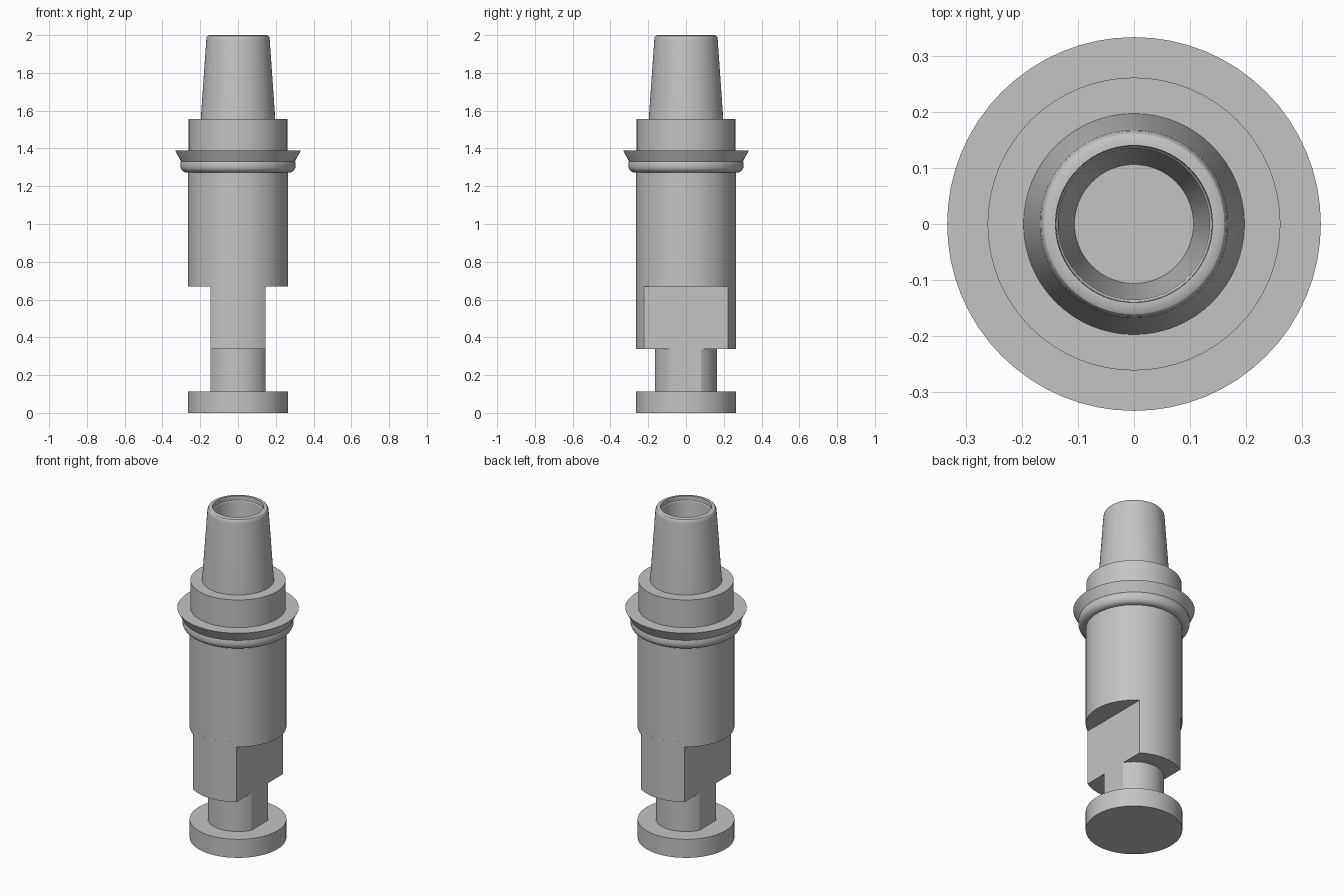
import bpy
import bmesh
from math import acos, cos, sin, pi, radians

if "Cube" in bpy.data.objects:
    bpy.data.objects.remove(bpy.data.objects["Cube"], do_unlink=True)

SEGMENTS = 64
FLAT_X = 0.145      # distance of the two milled flats from the axis
BODY_R = 0.265

steel = bpy.data.materials.new("plain grey metal")
steel.use_nodes = True
GREY = (0.55, 0.55, 0.55, 1)
steel.diffuse_color = GREY
steel.node_tree.nodes["Principled BSDF"].inputs["Base Color"].default_value = GREY


def finish(name, bm):
    """Turn a bmesh into a smooth object with sharp edges kept."""
    bmesh.ops.recalc_face_normals(bm, faces=bm.faces[:])
    mesh = bpy.data.meshes.new(name)
    bm.to_mesh(mesh)
    bm.free()
    mesh.materials.append(steel)
    obj = bpy.data.objects.new(name, mesh)
    bpy.context.collection.objects.link(obj)
    bpy.ops.object.select_all(action='DESELECT')
    obj.select_set(True)
    bpy.context.view_layer.objects.active = obj
    bpy.ops.object.shade_smooth_by_angle(angle=radians(30))
    return obj


def lathe(name, profile):
    """Revolve (radius, height) points about the z axis."""
    bm = bmesh.new()
    verts = [bm.verts.new((r, 0, z)) for r, z in profile]
    edges = [bm.edges.new(pair) for pair in zip(verts, verts[1:])]
    bmesh.ops.spin(bm, geom=verts + edges, cent=(0, 0, 0), axis=(0, 0, 1),
                   angle=2 * pi, steps=SEGMENTS, use_merge=True)
    bmesh.ops.remove_doubles(bm, verts=bm.verts[:], dist=1e-5)
    return finish(name, bm)


def disc(name, radius, bottom, top):
    return lathe(name, [(0, bottom), (radius, bottom), (radius, top), (0, top)])


def flatted_rod(name, radius, bottom, top, steps=28):
    """Round rod with a flat cut on its left and right sides."""
    bm = bmesh.new()
    a = acos(FLAT_X / radius)
    angles = [side * pi + a + (pi - 2 * a) * i / steps
              for side in (0, 1) for i in range(steps + 1)]
    face = bm.faces.new([bm.verts.new((radius * cos(t), radius * sin(t), bottom))
                         for t in angles])
    out = bmesh.ops.extrude_face_region(bm, geom=[face], use_keep_orig=True)
    moved = [g for g in out["geom"] if isinstance(g, bmesh.types.BMVert)]
    bmesh.ops.translate(bm, verts=moved, vec=(0, 0, top - bottom))
    return finish(name, bm)


# Foot, neck and flatted lower body
disc("foot_disc", BODY_R, 0, 0.112)
flatted_rod("neck", 0.165, 0.10, 0.36)
flatted_rod("flatted_body", BODY_R, 0.337, 0.70)

# Main barrel and the collar above it
disc("barrel", BODY_R, 0.67, 1.37)
disc("collar", 0.261, 1.36, 1.557)

# Flared flange and the rounded bead beneath it
lathe("flange", [(0, 1.325), (0.298, 1.325), (0.333, 1.39), (0, 1.39)])
bead_curve = [(0.270 + 0.035 * sin(i * pi / 16), 1.307 - 0.035 * cos(i * pi / 16))
              for i in range(9)]
bead_top = [(0.305, 1.322), (0.302, 1.332), (0.295, 1.337), (0, 1.337)]
lathe("bead", [(0, 1.272)] + bead_curve + bead_top)

# Hollow tapered nose with a softened rim and a tapered bore
lathe("tapered_nose", [
    (0, 1.53), (0.199, 1.53), (0.197, 1.557), (0.168, 1.975), (0.166, 1.988),
    (0.161, 1.996), (0.153, 2.0), (0.140, 2.0), (0.139, 1.975),
    (0.135, 1.970), (0.106, 1.58), (0, 1.58)])
